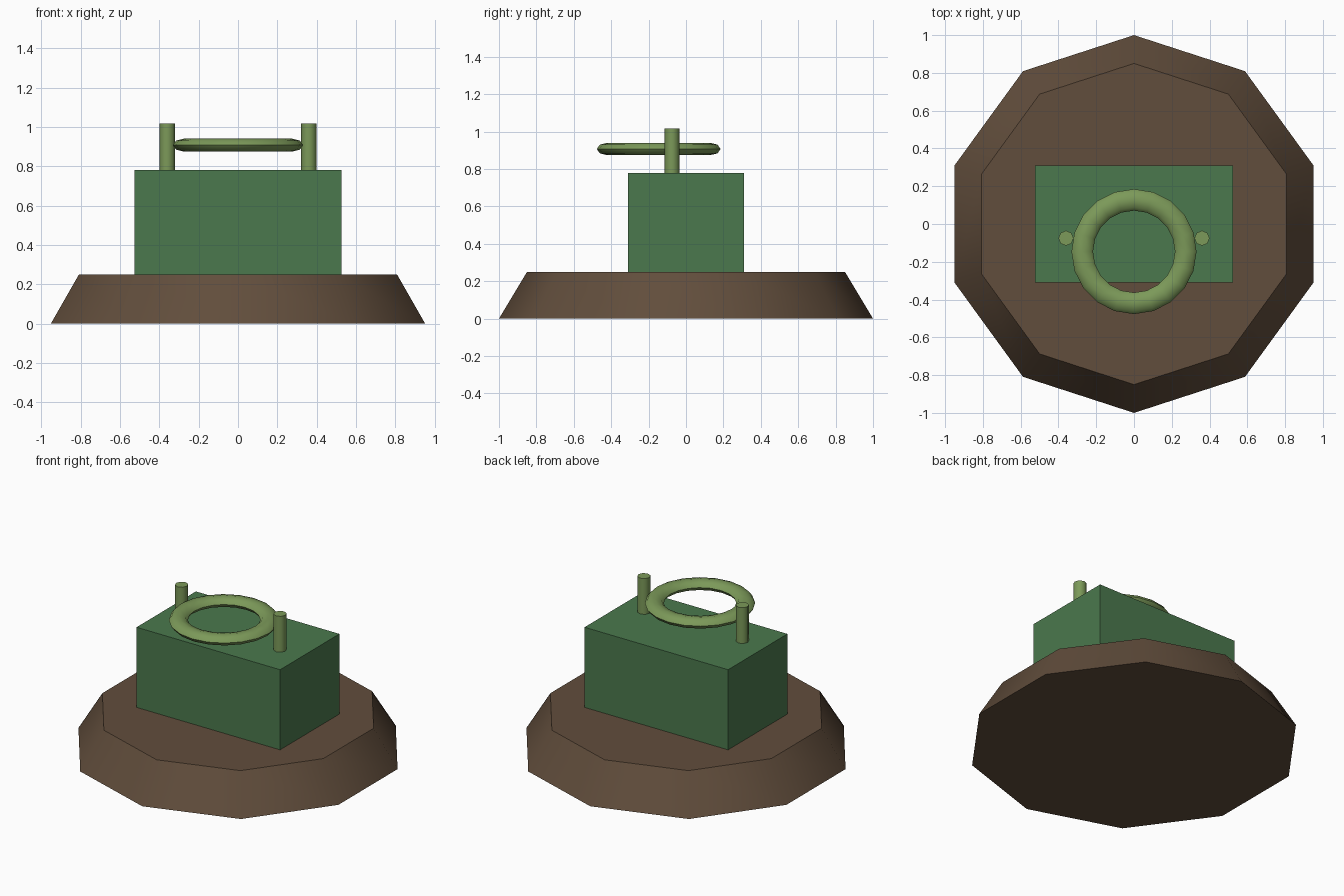
import bpy, math

if "Cube" in bpy.data.objects:
    bpy.data.objects.remove(bpy.data.objects["Cube"])


def material(name, color):
    m = bpy.data.materials.new(name)
    m.diffuse_color = (*color, 1)
    m.use_nodes = True
    m.node_tree.nodes["Principled BSDF"].inputs["Base Color"].default_value = m.diffuse_color
    return m


def finish(name, mat, smooth=True):
    ob = bpy.context.object
    ob.name = name
    ob.data.materials.append(mat)
    bpy.ops.object.transform_apply(location=False, rotation=True, scale=True)
    if smooth:
        bpy.ops.object.shade_smooth_by_angle(angle=math.radians(50))
    return ob


brown = material("brown", (0.12, 0.075, 0.045))
green = material("green", (0.07, 0.19, 0.075))
light_green = material("light_green", (0.20, 0.32, 0.10))

# Ten-sided tapered base
bpy.ops.mesh.primitive_cone_add(vertices=10, radius1=1.0, radius2=0.85,
                                depth=0.25, location=(0, 0, 0.125))
finish("base", brown)

# Rectangular body block
bpy.ops.mesh.primitive_cube_add(size=1, location=(0, 0, 0.515))
bpy.context.object.scale = (1.05, 0.62, 0.53)
finish("body", green, smooth=False)

# Two upright posts
for side, name in ((-1, "left_post"), (1, "right_post")):
    bpy.ops.mesh.primitive_cylinder_add(vertices=8, radius=0.04, depth=0.24,
                                        location=(0.36 * side, -0.075, 0.897))
    finish(name, light_green)

# Slightly flattened ring held between the posts
bpy.ops.mesh.primitive_torus_add(major_segments=20, minor_segments=8,
                                 major_radius=0.274, minor_radius=0.057,
                                 location=(0, -0.146, 0.907))
bpy.context.object.scale = (1, 1, 0.58)
finish("ring", light_green)
